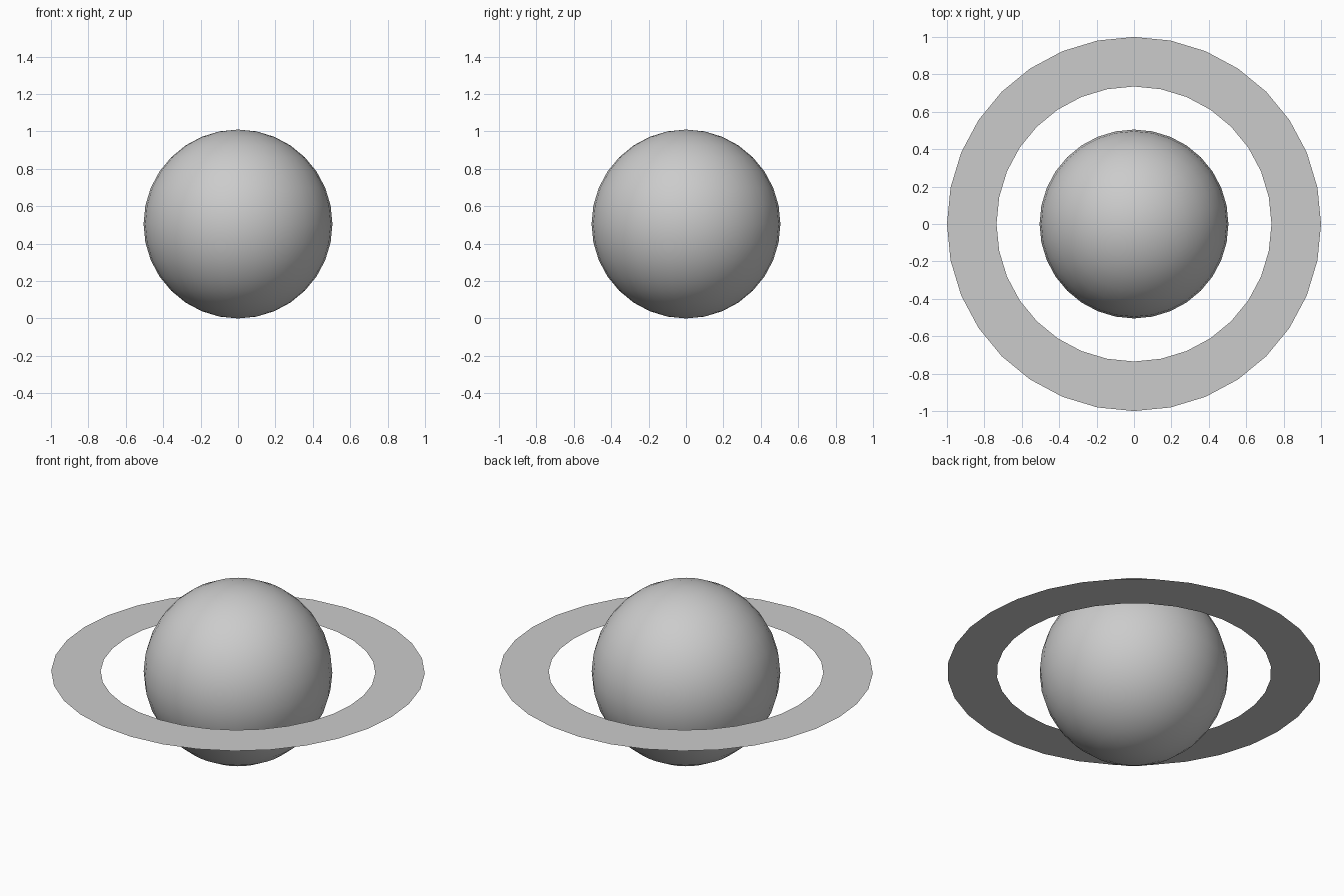
import bpy
import bmesh

cube = bpy.data.objects.get("Cube")
if cube:
    bpy.data.objects.remove(cube, do_unlink=True)

SIDES = 32
RADIUS = 0.505
RING_INNER, RING_OUTER = 0.735, 1.0

# Single plain grey for the whole model
grey = bpy.data.materials.new("plain_grey")
grey.use_nodes = True
colour = (0.6, 0.6, 0.6, 1)
grey.diffuse_color = colour
grey.node_tree.nodes["Principled BSDF"].inputs["Base Color"].default_value = colour


def add_object(name, bm):
    mesh = bpy.data.meshes.new(name)
    bm.to_mesh(mesh)
    bm.free()
    mesh.materials.append(grey)
    obj = bpy.data.objects.new(name, mesh)
    obj.location.z = RADIUS
    bpy.context.collection.objects.link(obj)
    return obj


# Planet: smooth ball resting on the ground
bm = bmesh.new()
bmesh.ops.create_uvsphere(bm, u_segments=SIDES, v_segments=SIDES // 2, radius=RADIUS)
for face in bm.faces:
    face.smooth = True
add_object("planet", bm)

# Ring: flat, paper-thin band around the equator
bm = bmesh.new()
loops = [bmesh.ops.create_circle(bm, segments=SIDES, radius=r)["verts"]
         for r in (RING_INNER, RING_OUTER)]
inner, outer = loops
for i in range(SIDES):
    j = (i + 1) % SIDES
    bm.faces.new((inner[i], outer[i], outer[j], inner[j]))
bm.normal_update()
for face in bm.faces:
    if face.normal.z < 0:
        face.normal_flip()
add_object("ring", bm)
